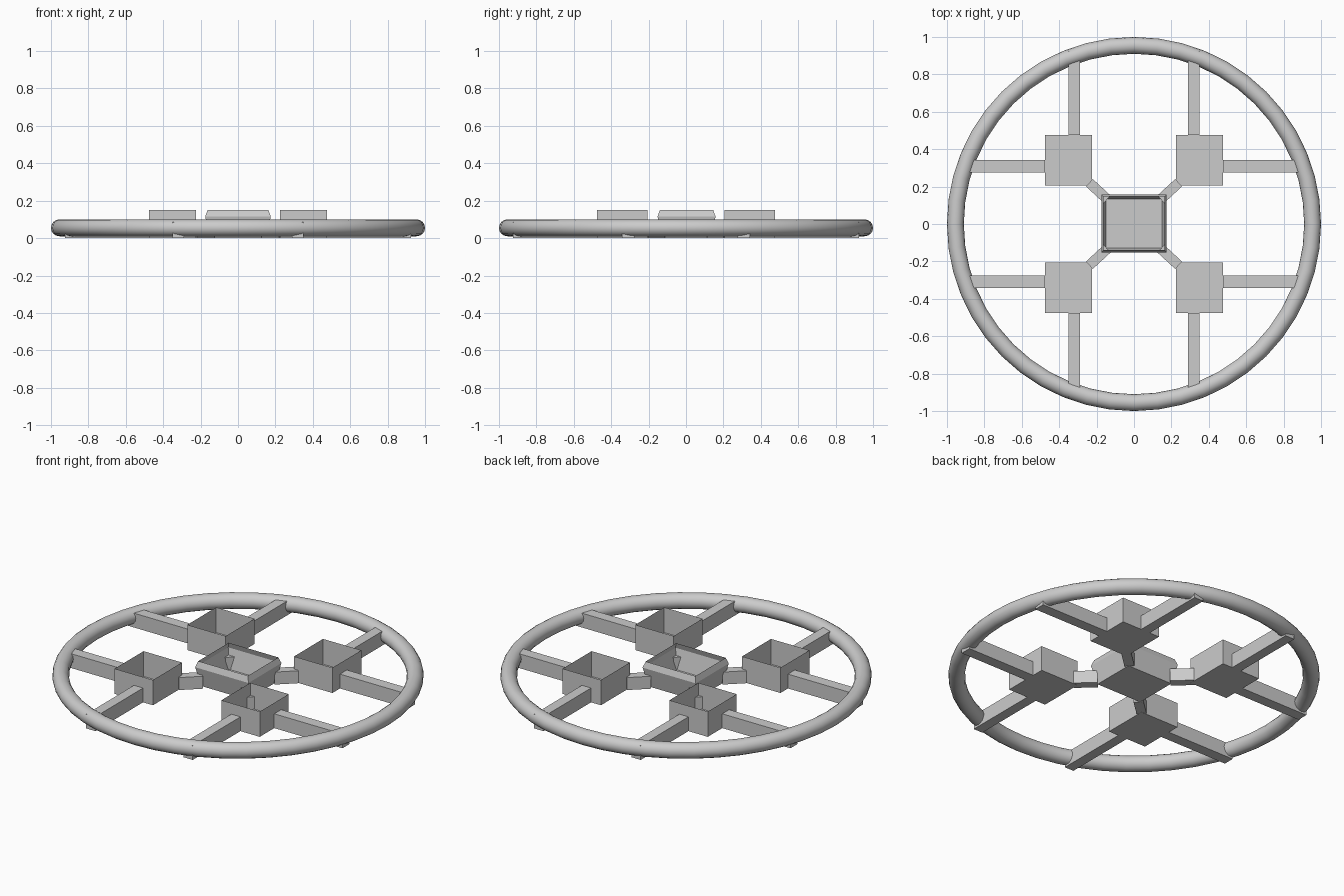
import bpy, bmesh
from math import radians
from mathutils import Matrix, Vector

if "Cube" in bpy.data.objects:
    bpy.data.objects.remove(bpy.data.objects["Cube"])


def finish(name, bm):
    bmesh.ops.recalc_face_normals(bm, faces=bm.faces)
    mesh = bpy.data.meshes.new(name)
    bm.to_mesh(mesh)
    bm.free()
    ob = bpy.data.objects.new(name, mesh)
    bpy.context.collection.objects.link(ob)
    return ob


def box(name, lo, hi, turn=0):
    """Solid box, turned around the z axis."""
    lo, hi = Vector(lo), Vector(hi)
    bm = bmesh.new()
    bmesh.ops.create_cube(bm, size=1)
    m = Matrix.Rotation(turn, 4, 'Z') @ Matrix.Translation((lo + hi) / 2)
    m = m @ Matrix.Diagonal((*(hi - lo), 1))
    bmesh.ops.transform(bm, matrix=m, verts=bm.verts)
    return finish(name, bm)


def tray(name, center, levels):
    """Open-topped thin shell from stacked rectangles (half x, half y, z)."""
    bm = bmesh.new()
    cx, cy = center
    rings = [[bm.verts.new((cx + sx * hx, cy + sy * hy, z))
              for sx, sy in ((-1, -1), (1, -1), (1, 1), (-1, 1))]
             for hx, hy, z in levels]
    bm.faces.new(rings[0])
    for a, b in zip(rings, rings[1:]):
        for i in range(4):
            j = (i + 1) % 4
            bm.faces.new((a[i], a[j], b[j], b[i]))
    return finish(name, bm)


# Outer guard ring
bpy.ops.mesh.primitive_torus_add(major_radius=0.955, minor_radius=0.045,
                                 major_segments=48, minor_segments=16,
                                 location=(0, 0, 0.055))
ring = bpy.context.object
ring.name = "guard_ring"
bpy.ops.object.shade_smooth_by_angle(angle=radians(40))

# Central hub: flared open tray with an inward-sloping rim
tray("center_hub", (0, 0.003),
     [(0.15, 0.13, 0), (0.175, 0.155, 0.115), (0.163, 0.143, 0.15)])

for sx in (-1, 1):
    for sy in (-1, 1):
        tag = ("right" if sx > 0 else "left") + ("_back" if sy > 0 else "_front")

        # Open motor pod
        tray("motor_pod_" + tag, (sx * 0.351, sy * 0.341),
             [(0.126, 0.136, 0), (0.126, 0.136, 0.15)])

        # Arms from the pod out to the ring
        def arm(name, x0, x1, y0, y1):
            xs, ys = sorted((sx * x0, sx * x1)), sorted((sy * y0, sy * y1))
            box(name + tag, (xs[0], ys[0], 0), (xs[1], ys[1], 0.085))
        arm("side_arm_", 0.477, 0.925, 0.276, 0.341)
        arm("long_arm_", 0.29, 0.35, 0.477, 0.925)

        # Diagonal strut from hub corner to pod corner
        angle = Vector((1, 0)).angle_signed(Vector((sx * 0.225, sy * 0.208)))
        box("hub_strut_" + tag, (0.195, -0.027, 0.001), (0.325, 0.027, 0.075), -angle)
